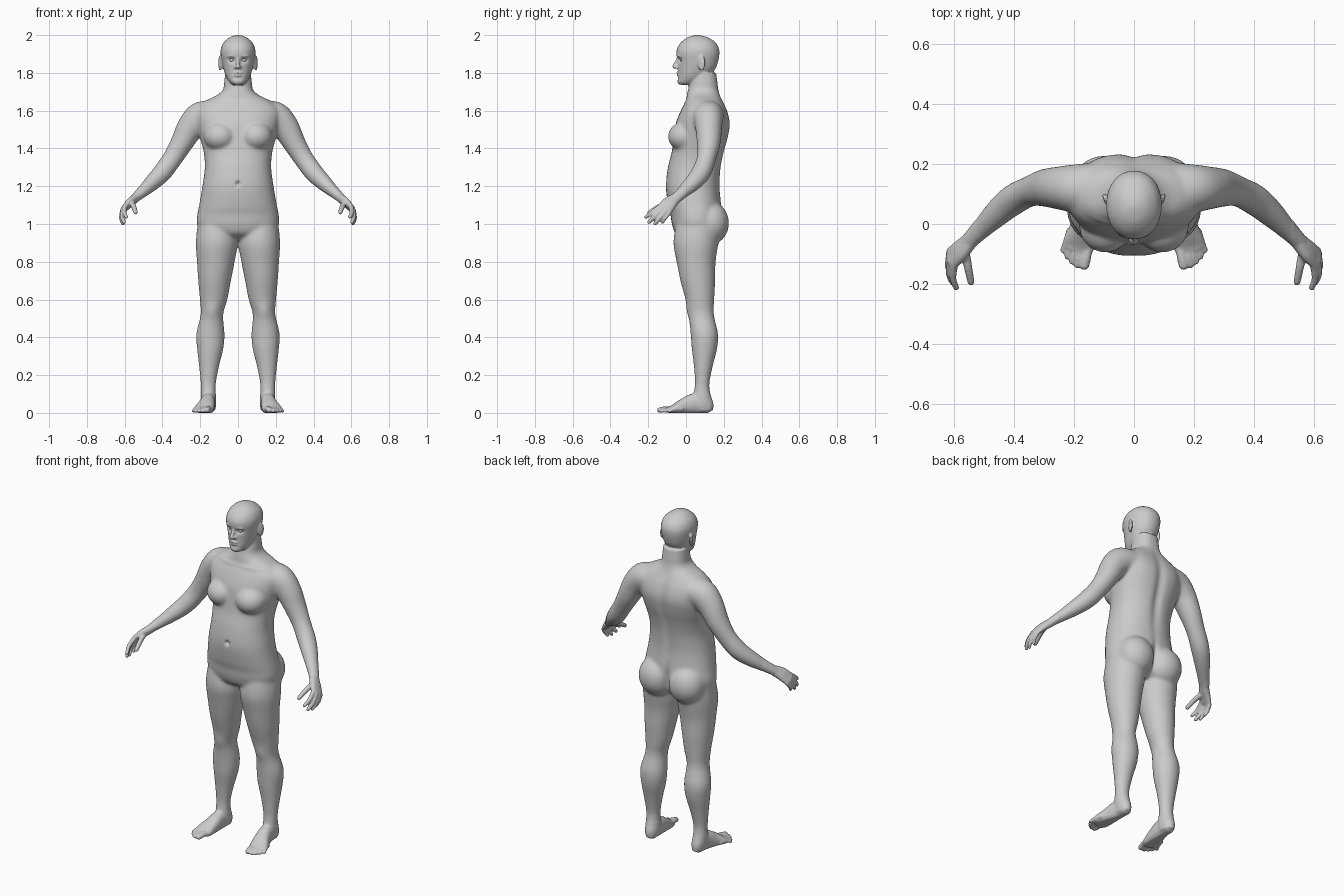
import bpy, bmesh, math
from mathutils import Vector, Matrix

N = 32
parts = []


def resample(st, n=5):
    """Catmull-Rom interpolation through a list of stations."""
    p = [st[0]] + st + [st[-1]]
    out = []
    for i in range(1, len(p) - 2):
        for k in range(n):
            t = k / n
            out.append([0.5 * (2 * b + (c - a) * t + (2 * a - 5 * b + 4 * c - d) * t * t
                               + (3 * b - a - 3 * c + d) * t ** 3)
                        for a, b, c, d in zip(*p[i - 1:i + 3])])
    return out + [list(st[-1])]


def ring(c, u, v, e=2.0):
    pts = []
    for k in range(N):
        a = 2 * math.pi * k / N
        x, y = math.cos(a), math.sin(a)
        pts.append(c + u * math.copysign(abs(x) ** (2 / e), x) + v * math.copysign(abs(y) ** (2 / e), y))
    return pts


def skin(bm, rings):
    vs = [[bm.verts.new(p) for p in r] for r in rings]
    for a, b in zip(vs, vs[1:]):
        for k in range(N):
            bm.faces.new((a[k], a[(k + 1) % N], b[(k + 1) % N], b[k]))
    bm.faces.new(vs[0][::-1])
    bm.faces.new(vs[-1])


def column(bm, st, e=2.0):
    """Level rings: z, centre x, half width, front y, back y."""
    skin(bm, [ring(Vector((cx, (f + b) / 2, z)), Vector((hx, 0, 0)), Vector((0, (b - f) / 2, 0)), e)
              for z, cx, hx, f, b in resample(st)])


def tube(bm, st, side=(0, 1, 0), e=2.0):
    """Round-ended tube along a path: x, y, z, radius along side, other radius."""
    s = resample(st)
    P = [Vector(q[:3]) for q in s]
    rings = []
    for i, q in enumerate(s):
        t = (P[min(i + 1, len(P) - 1)] - P[max(i - 1, 0)]).normalized()
        u = Vector(side)
        u = (u - t * u.dot(t)).normalized()
        v = t.cross(u)
        r = min(q[3], q[4])
        caps = [(0, 1)]
        ends = [(r * math.sin(math.radians(d)), math.cos(math.radians(d))) for d in (25, 50, 70, 84)]
        if i == 0:
            caps = [(-o, k) for o, k in ends[::-1]] + caps
        if i == len(s) - 1:
            caps = caps + ends
        for o, k in caps:
            rings.append(ring(P[i] + t * o, u * q[3] * k, v * q[4] * k, e))
    skin(bm, rings)


def ball(bm, c, r, rot=0):
    m = Matrix.Translation(c) @ Matrix.Rotation(rot, 4, 'Z') @ Matrix.Diagonal((*r, 1))
    bmesh.ops.create_uvsphere(bm, u_segments=24, v_segments=16, radius=1, matrix=m)


def finish(name, bm, mirror=False):
    if mirror:
        d = bmesh.ops.duplicate(bm, geom=bm.verts[:] + bm.edges[:] + bm.faces[:])
        for v in d['geom']:
            if isinstance(v, bmesh.types.BMVert):
                v.co.x *= -1
    bmesh.ops.recalc_face_normals(bm, faces=bm.faces[:])
    me = bpy.data.meshes.new(name)
    bm.to_mesh(me)
    bm.free()
    ob = bpy.data.objects.new(name, me)
    bpy.context.collection.objects.link(ob)
    parts.append(ob)
    return ob


# torso and neck
bm = bmesh.new()
column(bm, [(.915, 0, .09, .0, .12), (.95, 0, .185, -.055, .17), (1.0, 0, .217, -.075, .188),
            (1.05, 0, .216, -.082, .19), (1.1, 0, .206, -.095, .188), (1.2, 0, .189, -.107, .18),
            (1.3, 0, .176, -.096, .187), (1.38, 0, .182, -.076, .203), (1.45, 0, .2, -.066, .221),
            (1.53, 0, .22, -.055, .231), (1.6, 0, .225, -.028, .217), (1.65, 0, .175, -.002, .195),
            (1.68, 0, .115, .004, .182), (1.71, 0, .08, .01, .173), (1.75, 0, .073, .02, .167),
            (1.8, 0, .068, .03, .16)], 2.25)
finish("torso", bm)

# chest and buttocks
bm = bmesh.new()
ball(bm, (.095, -.008, 1.463), (.088, .088, .078))
ball(bm, (.098, .128, 1.005), (.108, .1, .115))
finish("chest_and_buttocks", bm, True)

# head
bm = bmesh.new()
column(bm, [(1.737, 0, .026, -.034, .03), (1.75, 0, .043, -.045, .07), (1.78, 0, .063, -.044, .12),
            (1.82, 0, .077, -.043, .155), (1.86, 0, .086, -.045, .17), (1.9, 0, .092, -.051, .177),
            (1.93, 0, .09, -.047, .174), (1.96, 0, .077, -.028, .157), (1.985, 0, .05, .003, .122),
            (1.997, 0, .024, .035, .085), (2.001, 0, .006, .055, .065)], 2.1)
tube(bm, [(0, -.042, 1.88, .007, .008), (0, -.053, 1.855, .009, .009), (0, -.061, 1.834, .012, .012)])
ball(bm, (0, -.042, 1.799), (.021, .011, .005))
ball(bm, (0, -.041, 1.788), (.018, .011, .006))
finish("head", bm)

# brows, nostrils and ears
bm = bmesh.new()
ball(bm, (.032, -.036, 1.889), (.025, .011, .006), .25)
ball(bm, (.011, -.05, 1.83), (.009, .011, .008))
ball(bm, (.094, .082, 1.852), (.008, .022, .042), -.35)
finish("face_details", bm, True)

# legs
bm = bmesh.new()
column(bm, [(.99, .115, .1, -.055, .18), (.9, .1125, .111, -.067, .172), (.8, .1175, .1, -.05, .157),
            (.7, .124, .087, -.03, .155), (.6, .129, .073, -.003, .15), (.52, .138, .06, .014, .148),
            (.42, .146, .075, .024, .17), (.34, .147, .07, .03, .165), (.25, .153, .054, .041, .143),
            (.16, .157, .041, .047, .125), (.1, .157, .04, .04, .13), (.05, .155, .04, .03, .145),
            (.012, .154, .033, .04, .143)])
finish("legs", bm, True)

# feet and toes
bm = bmesh.new()
tube(bm, [(.155, .11, .038, .034, .04), (.158, .05, .05, .038, .054), (.167, -.01, .036, .045, .042),
          (.181, -.06, .021, .053, .026), (.188, -.082, .017, .05, .018)], (1, 0, 0), 2.3)
for x0, x1, y1, r in ((.152, .165, -.138, .0165), (.175, .188, -.138, .0115), (.19, .206, -.126, .011),
                      (.205, .222, -.109, .0105), (.216, .236, -.088, .01)):
    tube(bm, [(x0, y1 + .065, .02, r, r), ((x0 + x1) / 2, y1 + .03, .02, r, r * .9),
              (x1, y1, r * .9, r, r * .9)], (1, 0, 0))
finish("feet", bm, True)

# arms
bm = bmesh.new()
tube(bm, [(.14, .115, 1.58, .085, .075), (.2, .118, 1.563, .08, .083), (.252, .12, 1.51, .071, .073),
          (.297, .12, 1.43, .063, .061), (.347, .108, 1.347, .051, .053), (.402, .08, 1.272, .052, .051),
          (.456, .035, 1.217, .046, .043), (.511, -.02, 1.166, .035, .031), (.548, -.058, 1.133, .03, .024),
          (.56, -.072, 1.12, .03, .022)])
finish("arms", bm, True)

# hands
bm = bmesh.new()
across = (-.014, -.055, .035)
tube(bm, [(.548, -.058, 1.133, .03, .022), (.577, -.088, 1.109, .039, .02), (.605, -.113, 1.078, .042, .015)],
     across, 2.4)
for a, b, c, r in (((.597, -.135, 1.095), (.602, -.18, 1.062), (.591, -.212, 1.037), .0115),
                   ((.608, -.122, 1.083), (.614, -.165, 1.041), (.603, -.195, 1.01), .012),
                   ((.613, -.105, 1.07), (.618, -.14, 1.03), (.609, -.163, 1.002), .0115),
                   ((.612, -.088, 1.06), (.616, -.11, 1.032), (.609, -.124, 1.01), .0105),
                   ((.563, -.085, 1.113), (.552, -.142, 1.092), (.542, -.193, 1.062), .014)):
    tube(bm, [(*a, r * 1.1, r * 1.1), (*b, r, r), (*c, r * .85, r * .85)], across)
finish("hands", bm, True)

# fuse the parts into one skin
bpy.ops.object.select_all(action='DESELECT')
for ob in parts:
    ob.select_set(True)
body = parts[0]
bpy.context.view_layer.objects.active = body
bpy.ops.object.join()
body.name = "body"
m = body.modifiers.new("fuse", 'REMESH')
m.mode = 'VOXEL'
m.voxel_size = .0052
bpy.ops.object.modifier_apply(modifier=m.name)

# blend the joints strongly, the face, hands and feet lightly
vg = body.vertex_groups.new(name="blend")
vg.add([v.index for v in body.data.vertices if abs(v.co.x) < .53 and .1 < v.co.z < 1.73], 1, 'REPLACE')
for it, group in ((45, "blend"), (4, "")):
    m = body.modifiers.new("smooth", 'SMOOTH')
    m.factor, m.iterations, m.vertex_group = .5, it, group
    bpy.ops.object.modifier_apply(modifier=m.name)

# sculpt strokes: centre, falloff, push along y (mirrored in x)
strokes = [((.032, -.038, 1.868), (.014, .03, .009), .014),      # eye sockets
           ((0, -.045, 1.7935), (.016, .03, .0025), .005),       # mouth
           ((0, -.04, 1.772), (.02, .03, .006), .004),           # above chin
           ((0, -.1, 1.213), (.008, .05, .009), .016),           # navel
           ((0, .2, 1.4), (.02, .08, .15), -.013),               # spine
           ((0, .2, 1.0), (.012, .07, .06), -.02),               # cleft
           ((.1, .22, 1.54), (.05, .08, .07), .006),             # shoulder blades
           ((.14, .015, .54), (.028, .04, .03), -.007),          # kneecaps
           ((.09, -.02, 1.645), (.06, .05, .008), -.004)]        # collar bones
for v in body.data.vertices:
    p = v.co.copy()
    for c, s, d in strokes:
        q = ((abs(p.x) - c[0]) / s[0]) ** 2 + ((p.y - c[1]) / s[1]) ** 2 + ((p.z - c[2]) / s[2]) ** 2
        if q < 12:
            v.co.y += d * math.exp(-q / 2)
    v.co.z = max(v.co.z, 0)
body.data.polygons.foreach_set("use_smooth", [True] * len(body.data.polygons))

# eyes
bm = bmesh.new()
ball(bm, (.032, -.02, 1.868), (.0125, .0125, .0115))
eyes = finish("eyes", bm, True)
eyes.data.polygons.foreach_set("use_smooth", [True] * len(eyes.data.polygons))
